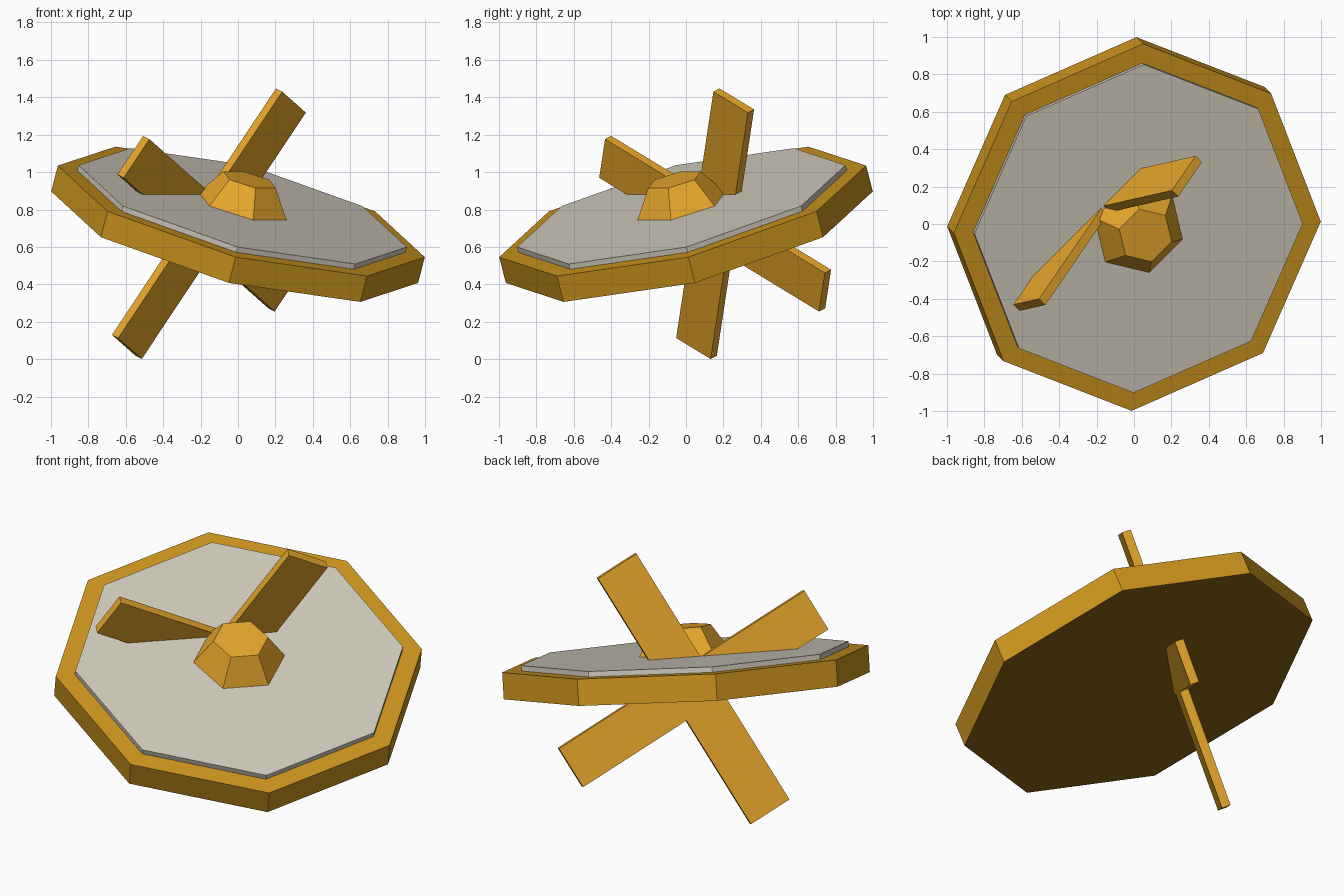
import bpy
from math import radians
from mathutils import Matrix

cube = bpy.data.objects.get("Cube")
if cube:
    bpy.data.objects.remove(cube, do_unlink=True)


def make_material(name, color):
    mat = bpy.data.materials.new(name)
    mat.use_nodes = True
    mat.diffuse_color = color
    mat.node_tree.nodes["Principled BSDF"].inputs["Base Color"].default_value = color
    return mat


bright_gold = make_material("bright gold", (0.79, 0.38, 0.025, 1))
gold = make_material("gold", (0.604, 0.3, 0.013, 1))
dark_gold = make_material("dark gold", (0.21, 0.107, 0.006, 1))
grey = make_material("warm grey", (0.635, 0.6, 0.51, 1))

# Frame shared by all parts: tilted towards the front left corner
TILT = (Matrix.Translation((0, 0, 0.721))
        @ Matrix.Rotation(radians(-45), 4, "Z")
        @ Matrix.Rotation(radians(20), 4, "Y"))


def finish(name, mat, local):
    obj = bpy.context.object
    obj.name = obj.data.name = name
    obj.data.materials.append(mat)
    obj.matrix_world = TILT @ local
    return obj


def slab(name, sides, bottom, top, r_bottom, r_top, mat):
    bpy.ops.mesh.primitive_cone_add(vertices=sides, radius1=r_bottom,
                                    radius2=r_top, depth=top - bottom)
    return finish(name, mat, Matrix.Translation((0, 0, (bottom + top) / 2)))


def blade(name, angle):
    bpy.ops.mesh.primitive_cube_add(size=1)
    finish(name, bright_gold, Matrix.Translation((-0.208, 0, -0.0725))
           @ Matrix.Rotation(radians(angle), 4, "X")
           @ Matrix.Diagonal((0.05, 1.595, 0.25, 1)))


# Octagonal plate with a dark underside
plate = slab("base_plate", 8, -0.0735, 0.0735, 1.0115, 1.0115, gold)
plate.data.materials.append(dark_gold)
for face in plate.data.polygons:
    face.material_index = int(face.normal.z < -0.5)

# Thin face panel and hexagonal hub
slab("face_panel", 8, 0.0735, 0.1035, 0.905, 0.905, grey)
slab("hub", 6, 0.1035, 0.2535, 0.252, 0.151, bright_gold)

# Two crossed blades passing through the plate
blade("steep_blade", 61.5)
blade("shallow_blade", 151.5)
